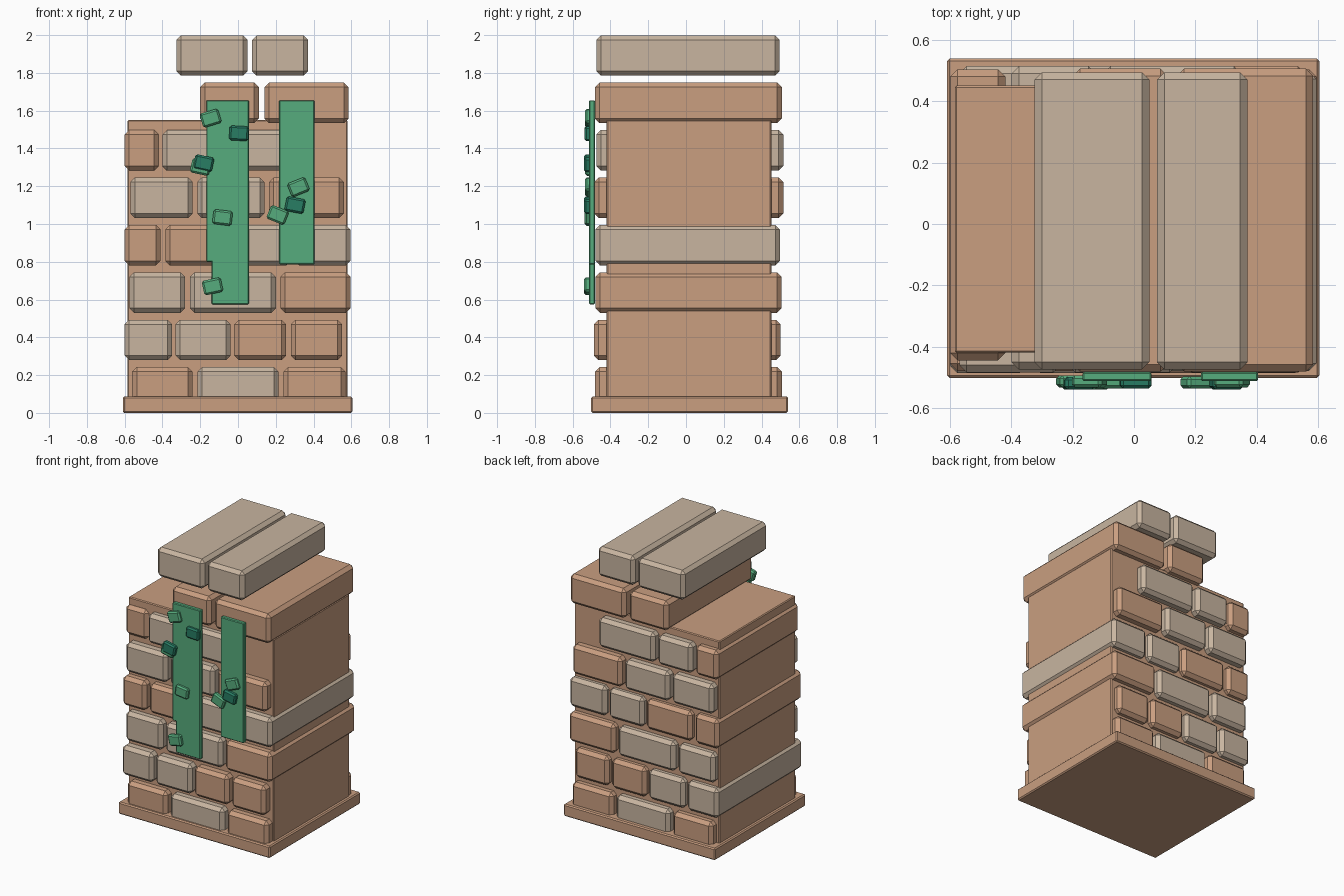
import bpy
import math

cube = bpy.data.objects.get("Cube")
if cube:
    bpy.data.objects.remove(cube, do_unlink=True)


def material(name, colour):
    mat = bpy.data.materials.new(name)
    mat.use_nodes = True
    rgba = (*colour, 1.0)
    mat.diffuse_color = rgba
    mat.node_tree.nodes["Principled BSDF"].inputs["Base Color"].default_value = rgba
    return mat


BROWN = material("warm_clay", (0.585, 0.343, 0.216))
BEIGE = material("pale_sandstone", (0.578, 0.462, 0.352))
GREEN = material("leaf_green", (0.093, 0.413, 0.205))
DARK = material("dark_leaf_green", (0.021, 0.205, 0.127))


def box(name, x, y, z, mat, bevel=0.0, turn=0.0):
    """Chamfered box from (min, max) pairs, turned in the wall plane."""
    bpy.ops.mesh.primitive_cube_add(
        size=1, location=[sum(r) / 2 for r in (x, y, z)])
    obj = bpy.context.object
    obj.name = name
    for v in obj.data.vertices:
        for axis, r in enumerate((x, y, z)):
            v.co[axis] *= r[1] - r[0]
    obj.rotation_euler.y = math.radians(turn)
    obj.data.materials.append(mat)
    if bevel:
        mod = obj.modifiers.new("chamfer", "BEVEL")
        mod.width = bevel
        mod.segments = 1
    return obj


# Plinth and mortar core
box("plinth", (-0.61, 0.605), (-0.502, 0.54), (0, 0.087), BROWN, 0.008)
box("mortar_core", (-0.585, 0.58), (-0.42, 0.452), (0.05, 1.55), BROWN, 0.006)

# Courses of full-depth bricks: front y, back y, then (left, right, colour)
B, S = BROWN, BEIGE
courses = [
    (-0.482, 0.507, [(-0.56, -0.24, B), (-0.215, 0.215, S), (0.24, 0.57, B)]),
    (-0.487, 0.500, [(-0.60, -0.35, S), (-0.33, -0.04, S), (-0.02, 0.255, B), (0.28, 0.55, B)]),
    (-0.480, 0.505, [(-0.575, -0.28, S), (-0.255, 0.20, S), (0.225, 0.595, B)]),
    (-0.480, 0.497, [(-0.60, -0.41, B), (-0.385, -0.02, B), (0.0, 0.28, S), (0.30, 0.595, S)]),
    (-0.485, 0.515, [(-0.57, -0.24, S), (-0.215, 0.14, S), (0.165, 0.56, B)]),
    (-0.475, 0.515, [(-0.60, -0.42, B), (-0.40, -0.125, S), (-0.10, 0.35, S)]),
    (-0.482, 0.507, [(-0.20, 0.11, B), (0.14, 0.585, B)]),
    (-0.475, 0.495, [(-0.325, 0.05, S), (0.075, 0.37, S)]),
]
STEP, HEIGHT = 0.251, 0.214
for row, (front, back, bricks) in enumerate(courses):
    bottom = 0.028 + row * STEP
    for i, (left, right, mat) in enumerate(bricks):
        # The stub brick under the top ledge is set further in
        inset = 0.03 if (row == 5 and i == 0) else 0.0
        box(f"brick_{row + 1}_{i + 1}", (left, right), (front + inset, back - inset / 3),
            (bottom, bottom + HEIGHT), mat, 0.024)

# Hanging vine strips
box("vine_long_upper", (-0.168, 0.057), (-0.513, -0.483), (0.80, 1.655), GREEN, 0.005)
box("vine_long_lower", (-0.14, 0.057), (-0.513, -0.483), (0.575, 0.81), GREEN, 0.005)
box("vine_short", (0.218, 0.405), (-0.513, -0.483), (0.785, 1.655), GREEN, 0.005)

# Leaves: x, z, turn, colour
leaves = [
    (-0.145, 1.56, -17, GREEN), (0.005, 1.48, 3, DARK),
    (-0.182, 1.322, 12, DARK), (-0.198, 1.302, 12, GREEN),
    (-0.082, 1.034, 7, GREEN), (-0.135, 0.67, -12, GREEN),
    (0.32, 1.195, -22, GREEN), (0.21, 1.048, 22, GREEN),
    (0.302, 1.10, 11, DARK),
]
for i, (x, z, turn, mat) in enumerate(leaves):
    # Nudge each leaf slightly so overlapping ones do not share a plane
    front = -0.534 - 0.003 * (i % 3)
    box(f"leaf_{i + 1}", (x - 0.051, x + 0.051), (front, front + 0.04),
        (z - 0.039, z + 0.039), mat, 0.01, turn)
